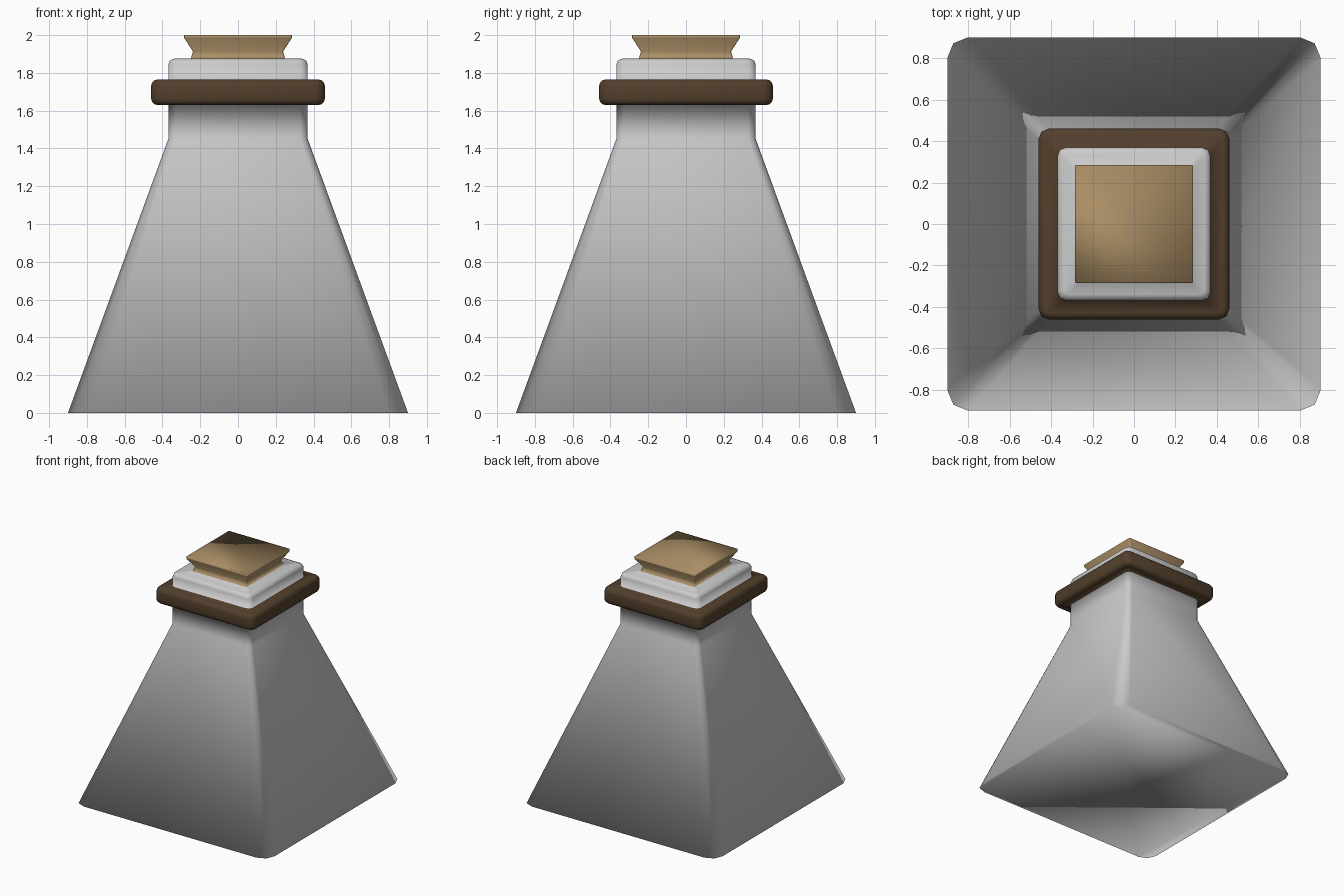
import bpy, bmesh, math

if "Cube" in bpy.data.objects:
    bpy.data.objects.remove(bpy.data.objects["Cube"])

SEG = 2  # facets per rounded corner


def rounded_square(half, r, z):
    """Points of a square ring with rounded corners, counter-clockwise."""
    pts = []
    for k in range(4):
        a0 = k * math.pi / 2
        c = (half - r) * math.sqrt(2)
        cx, cy = c * math.cos(a0 + math.pi / 4), c * math.sin(a0 + math.pi / 4)
        for i in range(SEG + 1):
            a = a0 + i * math.pi / 2 / SEG
            pts.append((cx + r * math.cos(a), cy + r * math.sin(a), z))
    return pts


def material(name, color):
    mat = bpy.data.materials.new(name)
    mat.diffuse_color = (*color, 1)
    mat.use_nodes = True
    mat.node_tree.nodes["Principled BSDF"].inputs["Base Color"].default_value = mat.diffuse_color
    return mat


GLASS, COLLAR, CORK = 0, 1, 2

# Rings from bottom to top: half width, corner radius, height, material of the band above
rings = [(0.90, 0.10, 0.0, GLASS), (0.369, 0.04, 1.45, GLASS), (0.369, 0.04, 1.63, COLLAR)]
# Collar: rounded band growing out of the neck
for zc, start in ((1.664, -90), (1.731, 0)):
    for i in range(4):
        a = math.radians(start + i * 30)
        off = 0.034 * (1 - math.cos(a))
        rings.append((0.46 - off, 0.05 - off, zc + 0.034 * math.sin(a), COLLAR))
# Lip above the collar
rings += [(0.369, 0.04, 1.765, GLASS), (0.369, 0.04, 1.845, GLASS),
          (0.36, 0.036, 1.866, GLASS), (0.339, 0.025, 1.875, GLASS)]
# Flared stopper
rings += [(0.25, 0.008, 1.875, CORK), (0.238, 0.008, 1.912, CORK),
          (0.285, 0.008, 1.985, CORK), (0.285, 0.008, 2.0, CORK)]

# Skin the rings into one continuous smooth surface
bm = bmesh.new()
loops = [[bm.verts.new(p) for p in rounded_square(h, r, z)] for h, r, z, _ in rings]
n = len(loops[0])
for a, b, ring in zip(loops, loops[1:], rings):
    for i in range(n):
        j = (i + 1) % n
        for tri in ((a[i], a[j], b[i]), (a[j], b[j], b[i])):
            bm.faces.new(tri).material_index = ring[3]
bm.faces.new(loops[0][::-1])
bm.faces.new(loops[-1]).material_index = CORK
for f in bm.faces:
    f.smooth = True
mesh = bpy.data.meshes.new("square_flask")
bm.to_mesh(mesh)
bm.free()
for mat in (material("glass_grey", (0.8, 0.8, 0.8)),
            material("collar_brown", (0.085, 0.05, 0.025)),
            material("cork_tan", (0.4, 0.27, 0.13))):
    mesh.materials.append(mat)
bpy.context.collection.objects.link(bpy.data.objects.new("square_flask", mesh))
